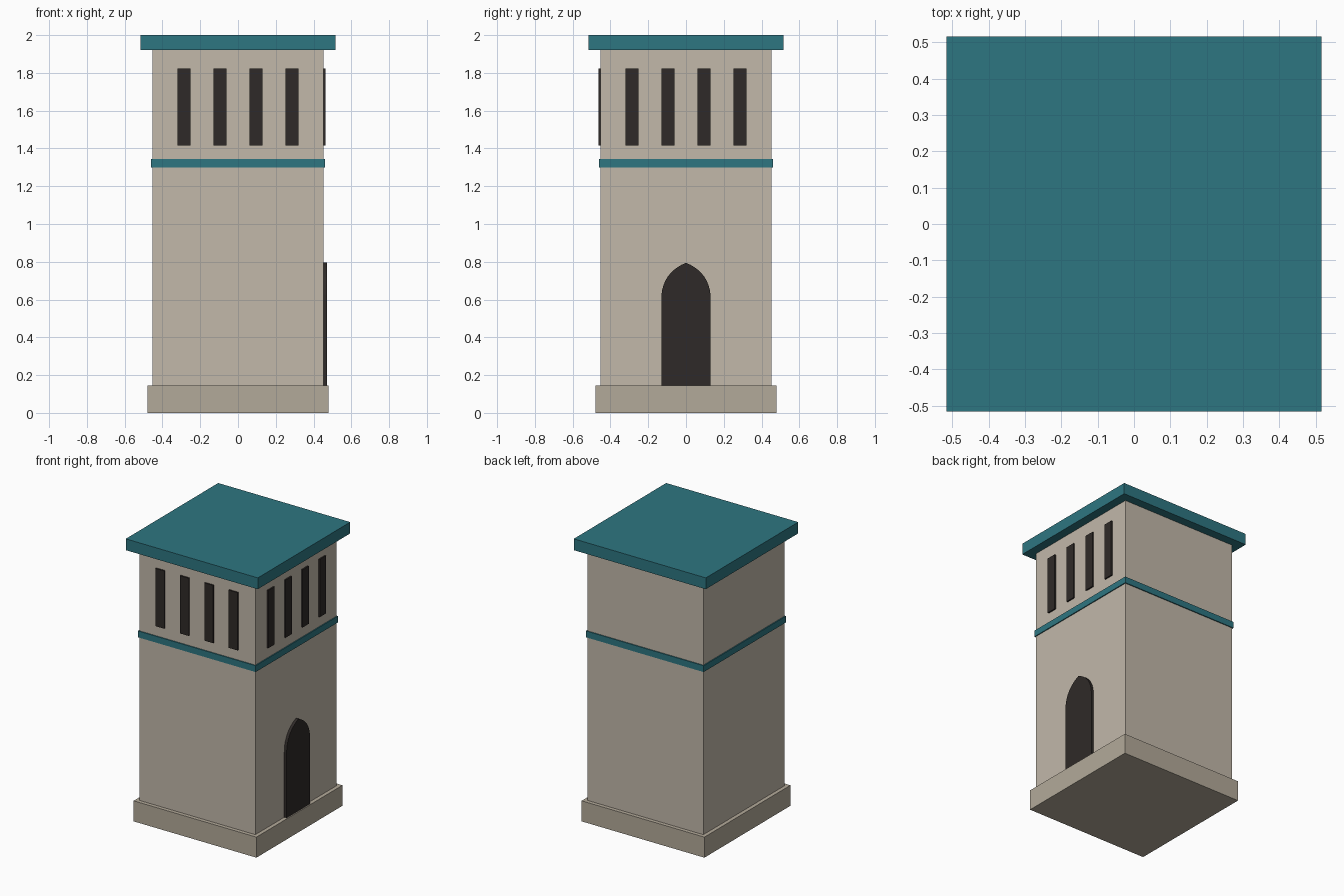
import bpy, bmesh
from mathutils import Vector

if "Cube" in bpy.data.objects:
    bpy.data.objects.remove(bpy.data.objects["Cube"])


def material(name, color):
    m = bpy.data.materials.new(name)
    m.diffuse_color = (*color, 1)
    m.use_nodes = True
    m.node_tree.nodes["Principled BSDF"].inputs["Base Color"].default_value = m.diffuse_color
    return m


stone = material("stone", (0.54, 0.48, 0.40))
plinth_stone = material("plinth_stone", (0.45, 0.40, 0.32))
teal = material("teal", (0.027, 0.18, 0.22))
dark = material("dark", (0.028, 0.023, 0.021))


def finish(name, bm, mat):
    bmesh.ops.recalc_face_normals(bm, faces=bm.faces)
    me = bpy.data.meshes.new(name)
    bm.to_mesh(me)
    bm.free()
    me.materials.append(mat)
    ob = bpy.data.objects.new(name, me)
    bpy.context.collection.objects.link(ob)


def box(name, x, y, z, mat):
    bm = bmesh.new()
    bmesh.ops.create_cube(bm, size=1)
    lo, hi = Vector((x[0], y[0], z[0])), Vector((x[1], y[1], z[1]))
    for v in bm.verts:
        v.co = (lo + hi) / 2 + v.co * (hi - lo)
    finish(name, bm, mat)


def slab(name, half, z, mat):
    box(name, (-half, half), (-half, half), z, mat)


# Stacked tower masses
slab("plinth", 0.48, (0, 0.145), plinth_stone)
slab("tower_body", 0.453, (0.145, 1.92), stone)
slab("string_course", 0.46, (1.298, 1.343), teal)
slab("roof_slab", 0.516, (1.92, 2.0), teal)

# Slit windows on the front and right faces
INNER, OUTER, HALF_W, SLIT_Z = 0.44, 0.463, 0.035, (1.415, 1.823)
for i in range(4):
    c = (i - 1.5) * 0.191
    across = (c - HALF_W, c + HALF_W)
    box(f"front_slit_{i + 1}", across, (-OUTER, -INNER), SLIT_Z, dark)
    box(f"right_slit_{i + 1}", (INNER, OUTER), across, SLIT_Z, dark)

# Pointed-arch door on the right face
HALF_DOOR, SPRING, SHOULDER, APEX = 0.131, 0.60, 0.74, 0.795
STEPS = 10
arch = []
for i in range(STEPS + 1):
    t = i / STEPS
    y = HALF_DOOR * (1 - t * t)
    z = (1 - t) ** 2 * SPRING + 2 * t * (1 - t) * SHOULDER + t * t * APEX
    arch.append((y, z))
outline = [(HALF_DOOR, 0.145)] + arch
outline += [(-y, z) for y, z in reversed(outline[:-1])]
bm = bmesh.new()
face = bm.faces.new([bm.verts.new((INNER, y, z)) for y, z in outline])
new = bmesh.ops.extrude_face_region(bm, geom=[face], use_keep_orig=True)["geom"]
for v in new:
    if isinstance(v, bmesh.types.BMVert):
        v.co.x = 0.472
finish("door", bm, dark)
